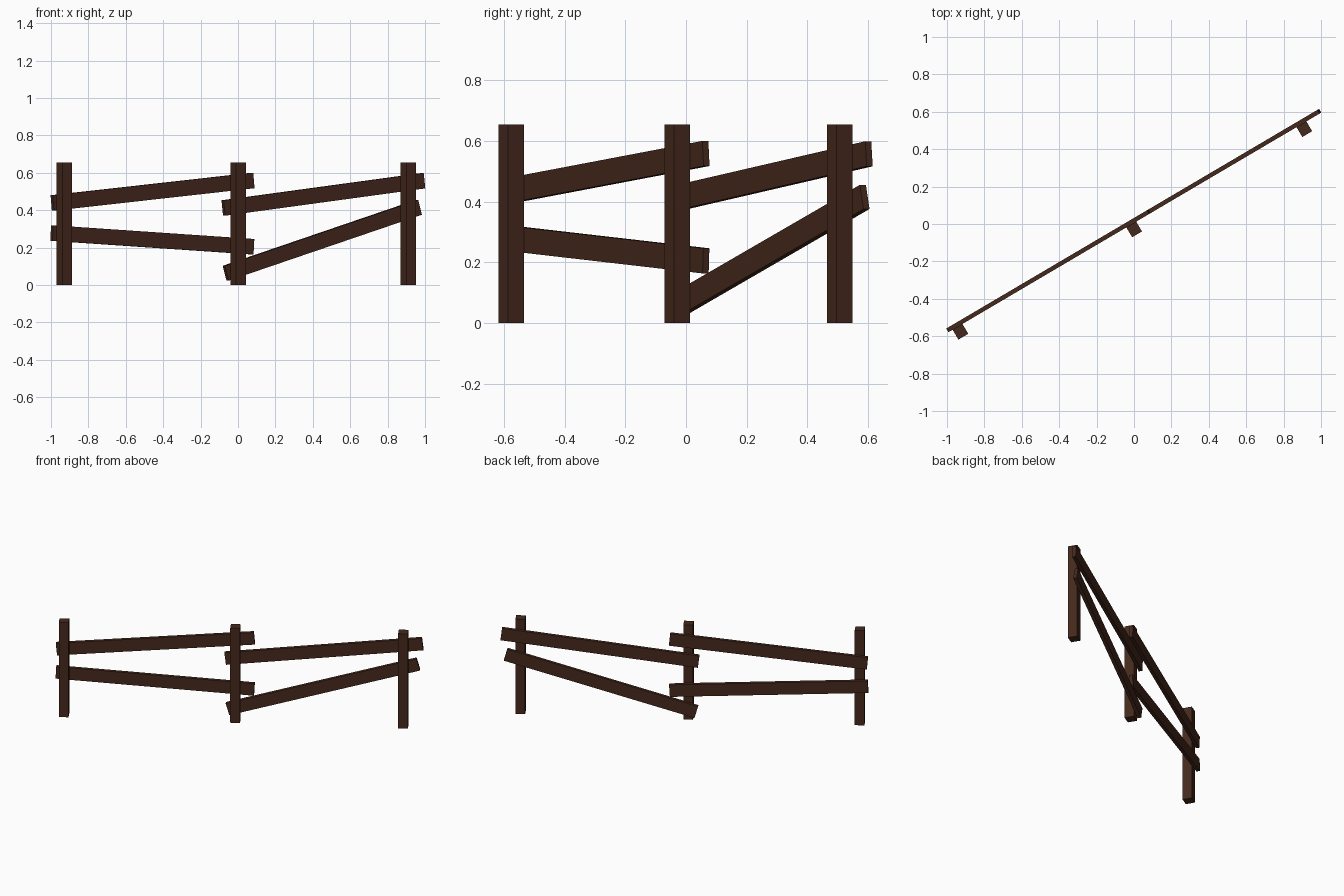
import bpy
import math
from mathutils import Matrix, Vector

if "Cube" in bpy.data.objects:
    bpy.data.objects.remove(bpy.data.objects["Cube"])

# The fence runs along a line turned about z
TURN = Matrix.Rotation(math.radians(30.5), 4, 'Z')

wood = bpy.data.materials.new("dark_wood")
wood.diffuse_color = (0.06, 0.022, 0.012, 1)
wood.use_nodes = True
wood.node_tree.nodes["Principled BSDF"].inputs["Base Color"].default_value = wood.diffuse_color


def board(name, size, centre, tilt=0.0):
    """Box placed in fence space (u along, v across, z up), tilted in the u-z plane."""
    bpy.ops.mesh.primitive_cube_add(size=1)
    ob = bpy.context.object
    ob.name = name
    ob.data.transform(Matrix.Diagonal((*size, 1)))
    ob.matrix_world = (TURN @ Matrix.Translation(Vector(centre))
                       @ Matrix.Rotation(-tilt, 4, 'Y'))
    ob.data.materials.append(wood)


# Upright posts
POST, POST_H = 0.061, 0.655
for name, u in (("left_post", -1.092), ("middle_post", -0.014), ("right_post", 1.042)):
    board(name, (POST, POST, POST_H), (u, -0.0255, POST_H / 2))

# Crooked rails fixed to the back of the posts: start and end (u, z)
RAIL_T, RAIL_H, RAIL_L = 0.023, 0.083, 1.25
rails = (
    ("left_upper_rail", (-1.143, 0.439), (0.102, 0.559)),
    ("left_lower_rail", (-1.146, 0.278), (0.102, 0.205)),
    ("right_upper_rail", (-0.082, 0.412), (1.161, 0.558)),
    ("right_lower_rail", (-0.064, 0.064), (1.130, 0.415)),
)
for name, (u0, z0), (u1, z1) in rails:
    board(name, (RAIL_L, RAIL_T, RAIL_H),
          ((u0 + u1) / 2, 0.0165, (z0 + z1) / 2),
          math.atan2(z1 - z0, u1 - u0))
